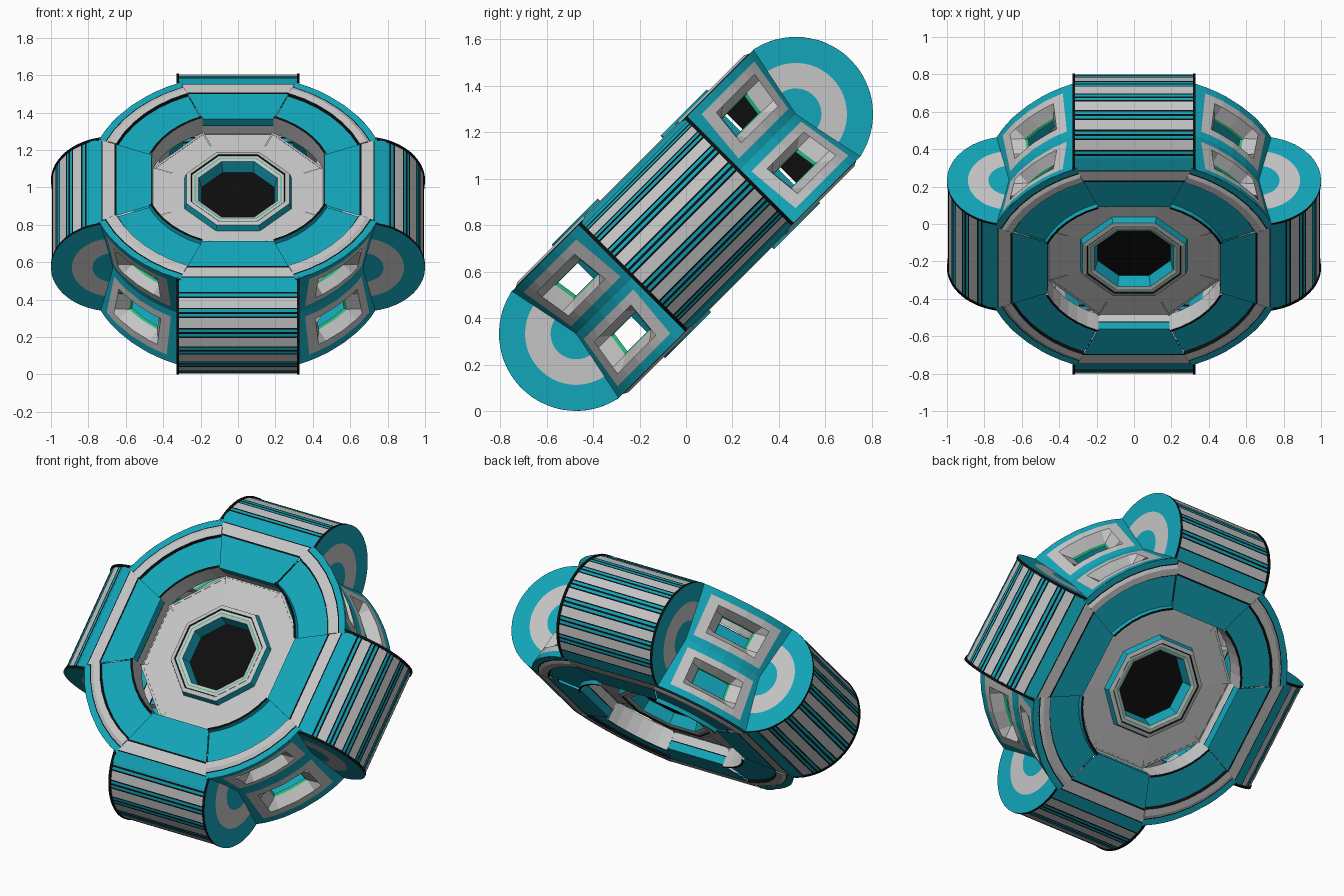
import bpy, math
from mathutils import Matrix, Vector

if "Cube" in bpy.data.objects:
    bpy.data.objects.remove(bpy.data.objects["Cube"])

COLOURS = {"teal": (0.006, 0.38, 0.49), "light_grey": (0.56, 0.56, 0.56),
           "black": (0.004, 0.004, 0.004), "green": (0.02, 0.5, 0.2)}
MATS = []
for cname, c in COLOURS.items():
    m = bpy.data.materials.new(cname)
    m.diffuse_color = (*c, 1)
    m.use_nodes = True
    m.node_tree.nodes["Principled BSDF"].inputs["Base Color"].default_value = m.diffuse_color
    MATS.append(m)
TEAL, GREY, BLACK, GREEN = range(4)

# The wheel is modelled flat (axis = local z), then tipped 45 degrees
TIP = Matrix.Translation((0, 0, 0.805)) @ Matrix.Rotation(math.radians(45), 4, 'X')
rad = math.radians
T = math.tan(rad(22.5))


def grid(name, rows, colour, flip=False, turn=0):
    """Sheet of quads through rows of points; colour(i, j) None leaves a hole."""
    n = len(rows[0])
    verts = [p for r in rows for p in r]
    faces, cols = [], []
    for i in range(len(rows) - 1):
        for j in range(n - 1):
            c = colour(i, j)
            if c is None:
                continue
            f = [i * n + j, (i + 1) * n + j, (i + 1) * n + j + 1, i * n + j + 1]
            faces.append(f[::-1] if flip else f)
            cols.append(c)
    me = bpy.data.meshes.new(name)
    me.from_pydata(verts, [], faces)
    for m in MATS:
        me.materials.append(m)
    for p, c in zip(me.polygons, cols):
        p.material_index = c
    ob = bpy.data.objects.new(name, me)
    bpy.context.collection.objects.link(ob)
    ob.matrix_world = TIP @ Matrix.Rotation(rad(turn), 4, 'Z')
    return ob


def polar(r, a, n):
    return (r * math.cos(rad(a)), r * math.sin(rad(a)), n)


# ---- drums: four striped part-cylinders, one per arm ----
CX, RD, W = 0.668, 0.332, 0.33
angs, stripe = [-79, -67], [TEAL]
unit = [(BLACK, 1.3), (GREY, 9.2), (BLACK, 1.5), (TEAL, 2.5), (BLACK, 1.8), (TEAL, 2.5)]
scale = 134 / (7 * sum(w for _, w in unit))
for k in range(7):
    for c, w in unit:
        angs.append(angs[-1] + w * scale)
        stripe.append(c)
angs.append(79)
stripe.append(TEAL)


def drum(turn):
    rows = []
    for a in angs:
        row = []
        for w, r in ((-W, RD), (-0.315, RD), (-0.315, 0.327), (0.315, 0.327), (0.315, RD), (W, RD)):
            row.append((CX + r * math.cos(rad(a)), w, r * math.sin(rad(a))))
        rows.append(row)
    grid("drum", rows, lambda i, j: stripe[i] if j == 2 else BLACK, flip=True, turn=turn)
    # end caps with concentric rings
    for s in (-1, 1):
        rows = [[(CX + r * math.cos(rad(a)), s * W, r * math.sin(rad(a)))
                 for r in (0.002, 0.11, 0.22, RD)] for a in range(-79, 80, 6)]
        rows.append([(CX + r * math.cos(rad(79)), s * W, r * math.sin(rad(79)))
                     for r in (0.002, 0.11, 0.22, RD)])
        grid("drum_cap", rows, lambda i, j: (TEAL, GREY, TEAL)[j], flip=s < 0, turn=turn)


# ---- face plates over each arm: profile of (distance, height, colour) ----
ARM = [(0.795, 0.306, TEAL), (0.731, 0.326, BLACK), (0.725, 0.328, GREY),
       (0.660, 0.332, BLACK), (0.650, 0.332, TEAL), (0.462, 0.332, TEAL),
       (0.460, 0.285, BLACK), (0.460, 0.279, GREY), (0.455, 0.230, GREY)]
DIAG = [(0.806, 0.325, TEAL), (0.770, 0.325, BLACK), (0.764, 0.327, GREY),
        (0.745, 0.337, GREY), (0.705, 0.337, BLACK), (0.697, 0.322, TEAL),
        (0.515, 0.322, TEAL), (0.510, 0.345, BLACK), (0.498, 0.345, GREY),
        (0.495, 0.225, GREY)]


def arm_plate(turn, s):
    rows = [[(d, k * min(W, d * T), s * n) for d, n, _ in ARM] for k in (-1, 1)]
    grid("arm_plate", rows, lambda i, j: ARM[j][2], flip=s < 0, turn=turn)


def corner_plate(turn, s):
    rows = [[polar(d, -22.5 + 45 * k / 6, s * n) for d, n, _ in DIAG] for k in range(7)]
    grid("corner_plate", rows, lambda i, j: DIAG[j][2], flip=s < 0, turn=turn)
    # side walls where the raised bands step down to the arms
    for k in (-1, 1):
        rows = [[polar(d, k * 22.5, s * h) for d, _, _ in DIAG] for h in (0.27,)]
        rows.append([polar(d, k * 22.5, s * n) for d, n, _ in DIAG])
        grid("corner_step", rows, lambda i, j: GREY if j < 8 else None,
             flip=(s * k > 0), turn=turn)


# ---- window panels: two per corner, meeting in a shallow V ----
A = [-22.5, -16.5, -12, -8.5, -7.9, 0, 7.9, 8.5, 12, 16.5, 22.5]
H = [0, 0.12, 0.24, 0.34, 0.355, 0.5, 0.645, 0.66, 0.76, 0.88, 1]
SINK = [0, 0, 0, 0.06, 0.075, 0.075]


def window_panel(turn, s):
    rows = []
    for i, a in enumerate(A):
        row = []
        for j, t in enumerate(H):
            ring = min(i, j, 10 - i, 10 - j)
            row.append(polar(0.745 + 0.061 * t - SINK[ring], a, s * 0.325 * t))
        rows.append(row)

    def colour(i, j):
        ring = min(i, j, 9 - i, 9 - j)
        return (TEAL, GREY, GREY, GREEN, None)[ring]
    grid("window_panel", rows, colour, flip=s < 0, turn=turn)


# ---- eight-sided centre: floor, raised hub and black middle ----
HUB = [(0.462, 0.228, GREY), (0.285, 0.232, TEAL), (0.275, 0.268, GREY),
       (0.252, 0.274, BLACK), (0.247, 0.268, GREY), (0.232, 0.268, GREEN),
       (0.227, 0.268, GREY), (0.210, 0.262, TEAL), (0.195, 0.195, BLACK),
       (0.001, 0.195, BLACK)]


def hub(s):
    c = 1 / math.cos(rad(22.5))
    rows = [[polar(d * c, 22.5 + 45 * k, s * n) for d, n, _ in HUB] for k in range(9)]
    grid("hub", rows, lambda i, j: HUB[j][2], flip=s < 0)
    # narrow ribs on the floor seams
    for k in range(8):
        rows = [[(d, w, s * 0.236) for d in (0.495, 0.31)] for w in (-0.005, 0.005)]
        grid("floor_rib", rows, lambda i, j: GREY, flip=s < 0, turn=22.5 + 45 * k)


for q in range(4):
    drum(90 * q)
    for s in (-1, 1):
        arm_plate(90 * q, s)
        corner_plate(90 * q + 45, s)
        window_panel(90 * q + 45, s)
for s in (-1, 1):
    hub(s)

# inner wall of the hollow ring, seen through the windows
grid("inner_wall", [[polar(0.485, 22.5 + 45 * k, n) for n in (-0.23, 0.23)] for k in range(9)],
     lambda i, j: TEAL, flip=False)
# dark bulkhead inside the upper arm
grid("bulkhead", [[(0, u, n) for n in (-0.3, 0.3)] for u in (0.46, 0.72)], lambda i, j: BLACK)
